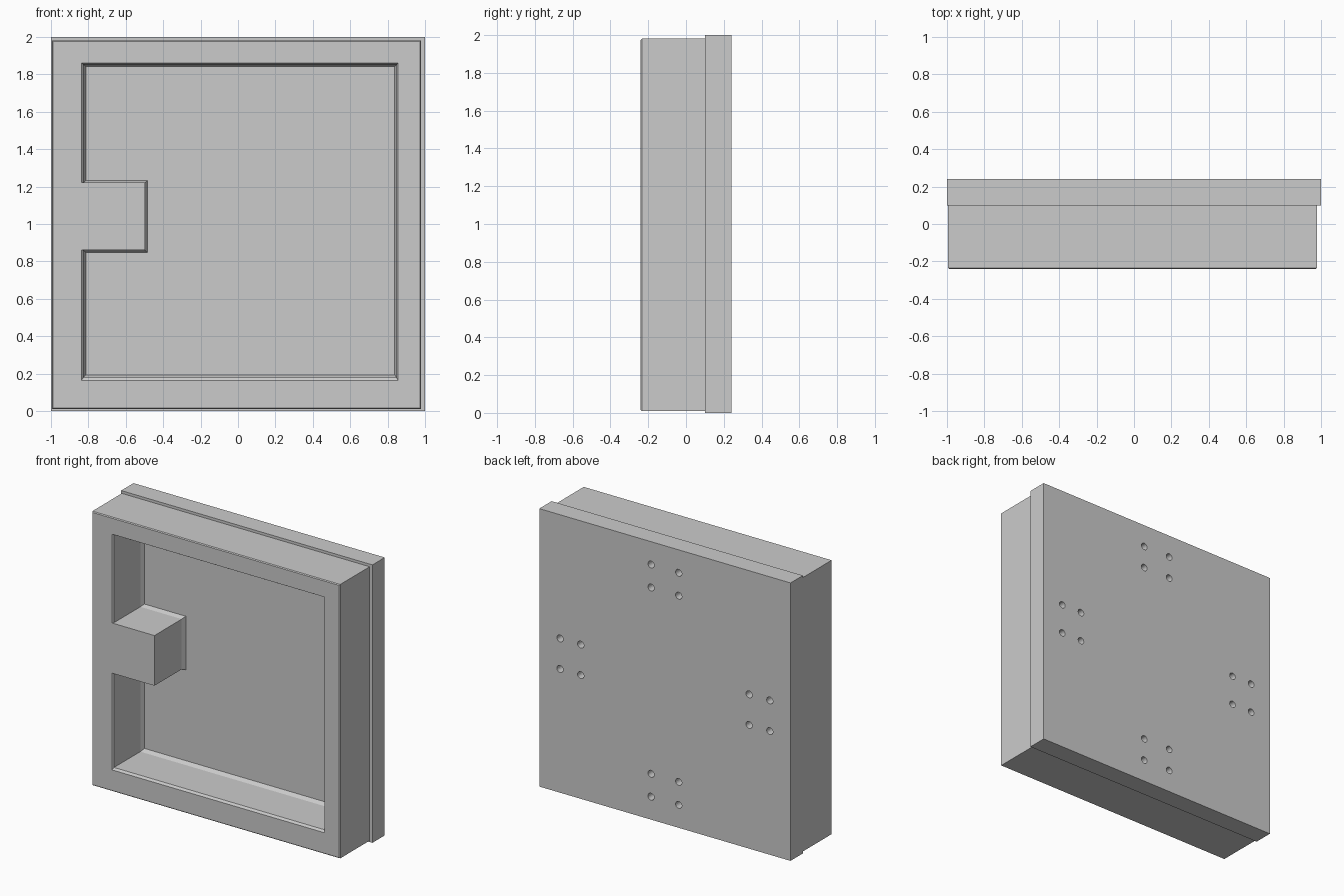
import bpy, bmesh, math
from mathutils import Matrix

if "Cube" in bpy.data.objects:
    bpy.data.objects.remove(bpy.data.objects["Cube"])

FRONT, SEAM, BACK = -0.24, 0.10, 0.24


def finish(bm, name):
    bmesh.ops.recalc_face_normals(bm, faces=bm.faces)
    mesh = bpy.data.meshes.new(name)
    bm.to_mesh(mesh)
    bm.free()
    obj = bpy.data.objects.new(name, mesh)
    bpy.context.collection.objects.link(obj)
    return obj


def loft(name, sections, closed):
    """Bridge rectangles (x0, x1, z0, z1, y); closed makes a ring, otherwise the ends are capped."""
    bm = bmesh.new()
    loops = [[bm.verts.new(p) for p in ((x0, y, z0), (x1, y, z0), (x1, y, z1), (x0, y, z1))]
             for x0, x1, z0, z1, y in sections]
    pairs = list(zip(loops, loops[1:]))
    if closed:
        pairs.append((loops[-1], loops[0]))
    else:
        bm.faces.new(loops[0])
        bm.faces.new(loops[-1])
    for a, b in pairs:
        for i in range(4):
            j = (i + 1) % 4
            bm.faces.new((a[i], a[j], b[j], b[i]))
    return finish(bm, name)


# Back plate
plate = loft("back_plate", [(-1, 1, 0, 2, SEAM), (-1, 1, 0, 2, BACK)], False)

# Front frame: chamfered outer rim, bevelled opening, fillet where it meets the plate
loft("front_frame", [
    (-0.995, 0.978, 0.010, 1.981, SEAM),
    (-0.995, 0.978, 0.010, 1.981, FRONT + 0.006),
    (-0.989, 0.972, 0.016, 1.975, FRONT),
    (-0.837, 0.855, 0.164, 1.860, FRONT),
    (-0.827, 0.848, 0.179, 1.853, FRONT + 0.012),
    (-0.827, 0.848, 0.179, 1.853, SEAM - 0.03),
    (-0.814, 0.838, 0.194, 1.843, SEAM),
], True)

# Side block inside the opening, flared at its base
loft("side_block", [
    (-0.837, -0.497, 0.860, 1.221, FRONT),
    (-0.837, -0.497, 0.860, 1.221, SEAM - 0.03),
    (-0.837, -0.485, 0.848, 1.233, SEAM),
], False)

# Four groups of blind screw holes in the back
DEPTH, RADIUS = 0.07, 0.025
bm = bmesh.new()
for near in (-0.11, 0.11):
    for far in (-0.835, -0.67, 0.67, 0.835):
        for x, z in ((near, far), (far, near)):
            bmesh.ops.create_cone(
                bm, cap_ends=True, segments=20, radius1=RADIUS, radius2=RADIUS, depth=2 * DEPTH,
                matrix=Matrix.Translation((x, BACK, 1 + z)) @ Matrix.Rotation(math.pi / 2, 4, 'X'))
cutter = finish(bm, "screw_hole_cutter")
cutter.hide_render = True

mod = plate.modifiers.new("screw_holes", 'BOOLEAN')
mod.operation = 'DIFFERENCE'
mod.solver = 'EXACT'
mod.object = cutter
bpy.context.view_layer.objects.active = plate
bpy.ops.object.modifier_apply(modifier=mod.name)
bpy.data.objects.remove(cutter)
